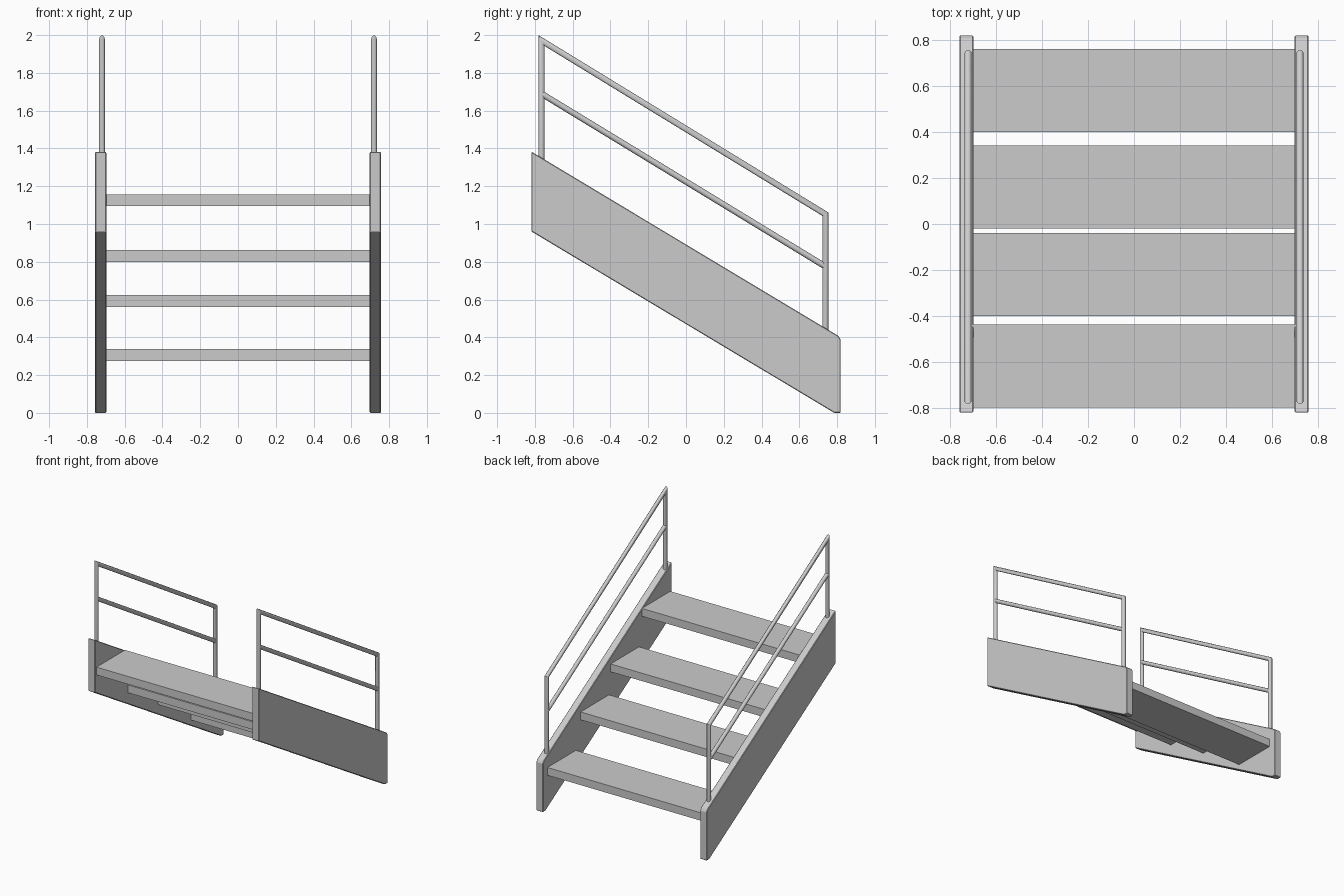
import bpy, bmesh
from math import sin, cos, pi
from mathutils import Vector

if "Cube" in bpy.data.objects:
    bpy.data.objects.remove(bpy.data.objects["Cube"])


def finish(bm, name):
    bmesh.ops.recalc_face_normals(bm, faces=bm.faces)
    mesh = bpy.data.meshes.new(name)
    bm.to_mesh(mesh)
    bm.free()
    ob = bpy.data.objects.new(name, mesh)
    bpy.context.collection.objects.link(ob)
    return ob


def prism(name, profile, x0, x1):
    """Extrude a closed y-z profile along x."""
    bm = bmesh.new()
    face = bm.faces.new([bm.verts.new((x0, y, z)) for y, z in profile])
    res = bmesh.ops.extrude_face_region(bm, geom=[face])
    verts = [v for v in res["geom"] if isinstance(v, bmesh.types.BMVert)]
    bmesh.ops.translate(bm, verts=verts, vec=(x1 - x0, 0, 0))
    return finish(bm, name)


def tube(name, x, path, r=0.016, n=12):
    """Sweep a circle along a y-z path with mitred corners."""
    bm = bmesh.new()
    pts = [Vector(p) for p in path]
    dirs = [(b - a).normalized() for a, b in zip(pts, pts[1:])]
    rings = []
    for i, p in enumerate(pts):
        d0, d1 = dirs[max(i - 1, 0)], dirs[min(i, len(dirs) - 1)]
        t = (d0 + d1).normalized()
        m = Vector((-t.y, t.x)) / t.dot(d0)
        rings.append([bm.verts.new((x + r * cos(a),
                                    p.x + m.x * r * sin(a),
                                    p.y + m.y * r * sin(a)))
                      for a in (2 * pi * k / n for k in range(n))])
    for a, b in zip(rings, rings[1:]):
        for k in range(n):
            j = (k + 1) % n
            bm.faces.new((a[k], a[j], b[j], b[k]))
    bm.faces.new(rings[0])
    bm.faces.new(rings[-1])
    ob = finish(bm, name)
    bpy.context.view_layer.objects.active = ob
    ob.select_set(True)
    bpy.ops.object.shade_smooth_by_angle(angle=0.6)
    ob.select_set(False)


STRINGER = [(-0.818, 1.383), (0.806, 0.408), (0.818, 0.39),
            (0.818, 0), (0.785, 0), (-0.818, 0.96)]
for side, s in (("left", -1), ("right", 1)):
    # sloping side board with a fine bevel
    board = prism(side + "_stringer", STRINGER, s * 0.697, s * 0.757)
    bev = board.modifiers.new("edge", "BEVEL")
    bev.width, bev.segments = 0.004, 1
    # handrail: two posts joined by the top rail, plus a middle rail
    tube(side + "_handrail", s * 0.72,
         [(-0.765, 1.33), (-0.765, 1.971), (0.738, 1.052), (0.738, 0.43)])
    tube(side + "_middle_rail", s * 0.72, [(-0.765, 1.69), (0.738, 0.775)])

# treads: front y, underside z
for i, (y, z) in enumerate([(0.40, 0.275), (-0.02, 0.56),
                            (-0.40, 0.80), (-0.797, 1.094)]):
    prism(f"tread_{i + 1}", [(y, z), (y + 0.36, z), (y + 0.36, z + 0.063),
                             (y, z + 0.063)], -0.70, 0.70)
